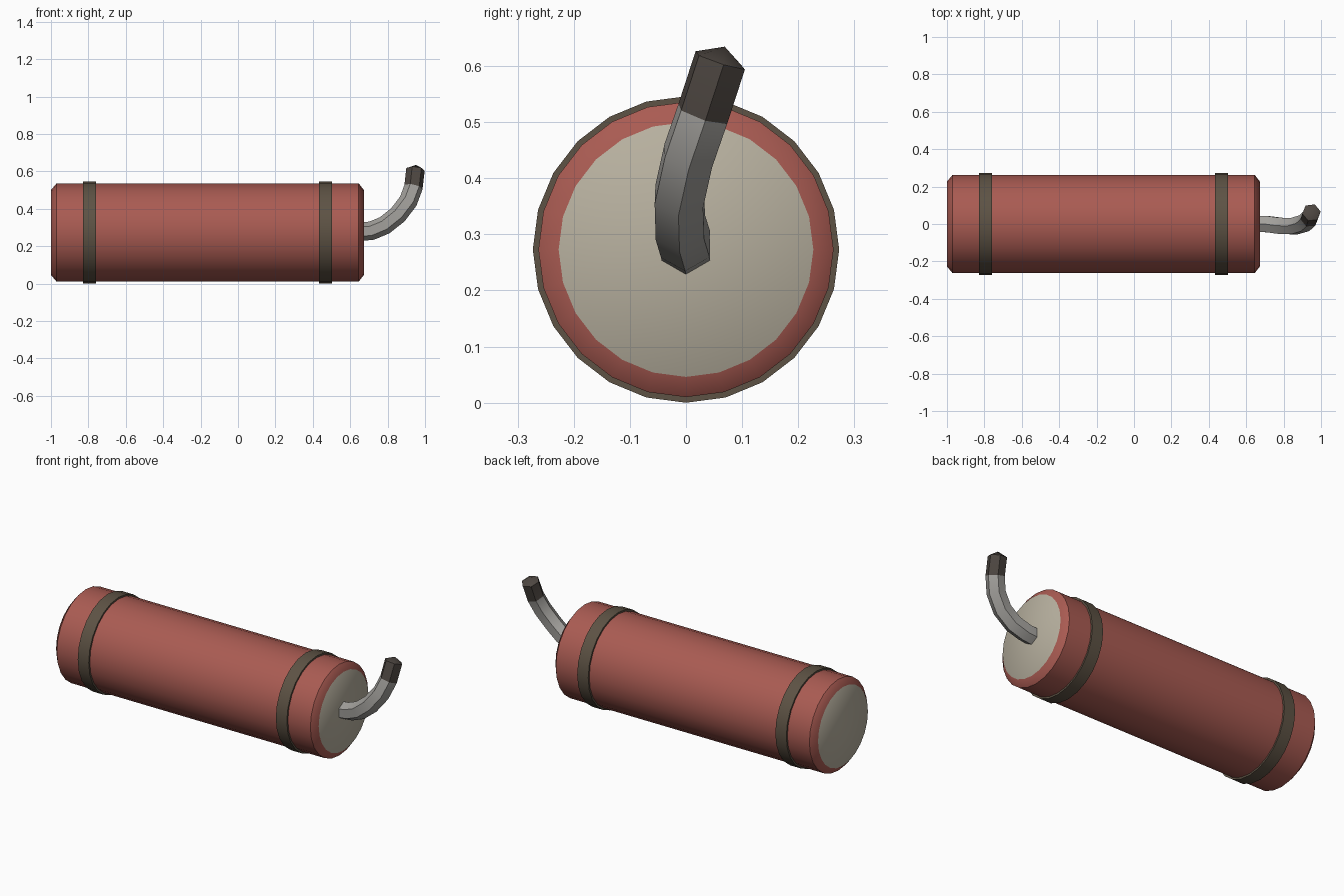
import bpy, bmesh
from math import cos, sin, pi, radians
from mathutils import Vector

if "Cube" in bpy.data.objects:
    bpy.data.objects.remove(bpy.data.objects["Cube"])

CZ = 0.273  # height of the cylinder axis


def material(name, rgb):
    m = bpy.data.materials.new(name)
    m.diffuse_color = (*rgb, 1)
    m.use_nodes = True
    m.node_tree.nodes["Principled BSDF"].inputs["Base Color"].default_value = m.diffuse_color
    return m


RED = material("red_paper", (0.40, 0.105, 0.085))
BEIGE = material("end_beige", (0.48, 0.44, 0.35))
BROWN = material("band_brown", (0.11, 0.085, 0.058))
GREY = material("fuse_grey", (0.36, 0.35, 0.33))
DARK = material("fuse_burnt", (0.075, 0.062, 0.053))


def finish(name, bm, mats, angle):
    bmesh.ops.recalc_face_normals(bm, faces=bm.faces)
    me = bpy.data.meshes.new(name)
    bm.to_mesh(me)
    bm.free()
    for m in mats:
        me.materials.append(m)
    ob = bpy.data.objects.new(name, me)
    bpy.context.collection.objects.link(ob)
    bpy.ops.object.select_all(action='DESELECT')
    ob.select_set(True)
    bpy.context.view_layer.objects.active = ob
    bpy.ops.object.shade_smooth_by_angle(angle=radians(angle))
    return ob


def bridge(bm, a, b, mat=0):
    n = len(a)
    for i in range(n):
        j = (i + 1) % n
        bm.faces.new((a[i], a[j], b[j], b[i])).material_index = mat


def lathe(name, profile, mats, closed=False, n=24, angle=45):
    """Revolve (x, radius) points around the long axis."""
    bm = bmesh.new()
    rings = [[bm.verts.new((x, r * sin(2 * pi * i / n), CZ + r * cos(2 * pi * i / n)))
              for i in range(n)] for x, r in profile]
    for a, b in zip(rings, rings[1:]):
        bridge(bm, a, b)
    if closed:
        bridge(bm, rings[-1], rings[0])
    else:
        for ring in (rings[0], rings[-1]):
            bm.faces.new(ring).material_index = 1
    return finish(name, bm, mats, angle)


# Chamfered stick with pale end faces
lathe("stick_body", [(-1, 0.227), (-0.97, 0.263), (0.645, 0.263), (0.673, 0.227)],
      [RED, BEIGE])

# Two raised bands
for label, x in (("rear", -0.795), ("front", 0.467)):
    h = 0.035
    lathe(label + "_band", [(x - h, 0.255), (x - h, 0.273), (x + h, 0.273), (x + h, 0.255)],
          [BROWN], closed=True, angle=30)

# Hexagonal bent fuse with a burnt, pointed tip
path = [Vector(p) for p in (
    (0.655, 0, 0.277), (0.715, -0.001, 0.283), (0.785, -0.010, 0.312),
    (0.855, -0.012, 0.368), (0.910, 0.004, 0.440), (0.938, 0.030, 0.515),
    (0.949, 0.061, 0.610))]
bm = bmesh.new()
rings = []
tangent, u = Vector((1, 0, 0)), Vector((0, 0, -1))
for k, p in enumerate(path):
    if k == 0:
        t = Vector((1, 0, 0))
    else:
        t = (path[min(k + 1, len(path) - 1)] - path[k - 1]).normalized()
    u = tangent.rotation_difference(t) @ u
    tangent = t
    w = t.cross(u)
    rings.append([bm.verts.new(p + 0.05 * (u * cos(i * pi / 3) + w * sin(i * pi / 3)))
                  for i in range(6)])
for k, (a, b) in enumerate(zip(rings, rings[1:])):
    bridge(bm, a, b, 1 if k == len(rings) - 2 else 0)
bm.faces.new(rings[0])
tip = bm.verts.new(path[-1] + tangent * 0.026)
for i in range(6):
    bm.faces.new((rings[-1][i], rings[-1][(i + 1) % 6], tip)).material_index = 1
finish("fuse", bm, [GREY, DARK], 32)
